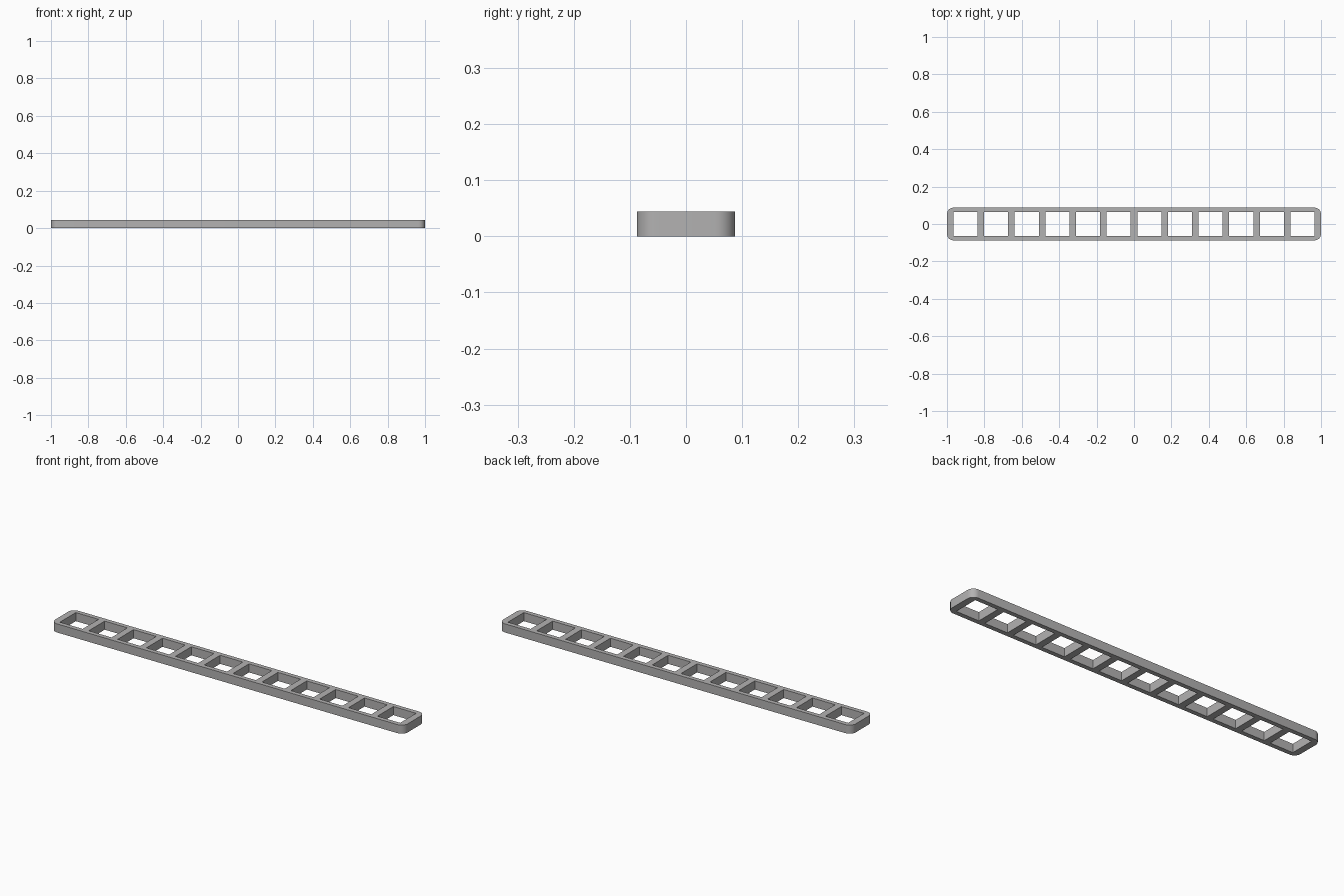
import bpy
import bmesh
from mathutils import Matrix

LENGTH, WIDTH, HEIGHT = 2.0, 0.175, 0.044
CORNER_RADIUS = 0.035
HOLES, PITCH, HOLE_SIZE = 12, 0.1638, 0.129

default_cube = bpy.data.objects.get("Cube")
if default_cube:
    bpy.data.objects.remove(default_cube, do_unlink=True)


def make_material(name, colour):
    mat = bpy.data.materials.new(name)
    mat.use_nodes = True
    mat.diffuse_color = colour
    mat.node_tree.nodes["Principled BSDF"].inputs["Base Color"].default_value = colour
    return mat


def add_box(bm, centre, size):
    matrix = Matrix.Translation(centre) @ Matrix.Diagonal((*size, 1))
    bmesh.ops.create_cube(bm, size=1, matrix=matrix)


def make_object(name, bm):
    mesh = bpy.data.meshes.new(name)
    bm.to_mesh(mesh)
    bm.free()
    obj = bpy.data.objects.new(name, mesh)
    bpy.context.collection.objects.link(obj)
    return obj


# Long bar with rounded vertical corners
bm = bmesh.new()
add_box(bm, (0, 0, HEIGHT / 2), (LENGTH, WIDTH, HEIGHT))
upright = [e for e in bm.edges if abs(e.verts[0].co.z - e.verts[1].co.z) > HEIGHT / 2]
bmesh.ops.bevel(bm, geom=upright, offset=CORNER_RADIUS, segments=8,
                profile=0.5, affect='EDGES')
frame = make_object("slotted_bar", bm)
frame.data.materials.append(make_material("light grey", (0.45, 0.445, 0.445, 1)))

# Row of square through-holes
bm = bmesh.new()
for i in range(HOLES):
    x = (i - (HOLES - 1) / 2) * PITCH
    add_box(bm, (x, 0, HEIGHT / 2), (HOLE_SIZE, HOLE_SIZE, HEIGHT * 2))
cutter = make_object("hole_cutter", bm)
cutter.hide_render = True

cut = frame.modifiers.new("holes", 'BOOLEAN')
cut.operation = 'DIFFERENCE'
cut.solver = 'EXACT'
cut.object = cutter

# Apply the cut, drop the cutter and smooth only the rounded corners
bpy.ops.object.select_all(action='DESELECT')
frame.select_set(True)
bpy.context.view_layer.objects.active = frame
bpy.ops.object.modifier_apply(modifier=cut.name)
bpy.data.objects.remove(cutter, do_unlink=True)
bpy.ops.object.shade_smooth_by_angle()
